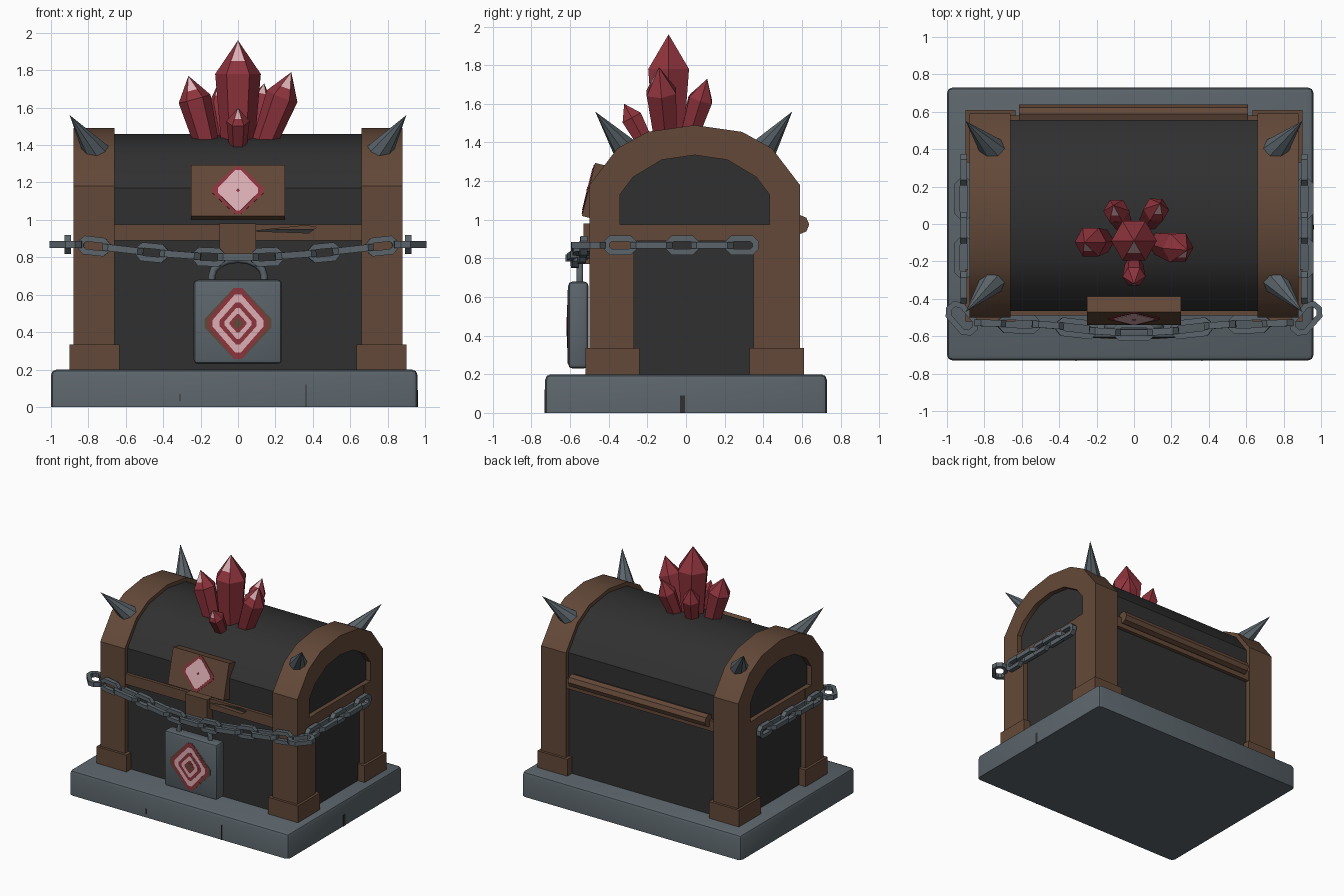
import bpy, bmesh, math
from mathutils import Vector, Matrix

if "Cube" in bpy.data.objects:
    bpy.data.objects.remove(bpy.data.objects["Cube"])


def material(name, rgb):
    m = bpy.data.materials.new(name)
    m.diffuse_color = (*rgb, 1)
    m.use_nodes = True
    m.node_tree.nodes["Principled BSDF"].inputs["Base Color"].default_value = m.diffuse_color
    return m


WOOD = material("brown_wood", (0.125, 0.066, 0.040))
IRON = material("blue_grey_iron", (0.105, 0.130, 0.148))
DARK = material("charcoal", (0.030, 0.030, 0.030))
RED = material("deep_red", (0.270, 0.033, 0.045))
PINK = material("pale_pink", (0.720, 0.430, 0.460))
CY = 0.045          # depth centre of the chest


def finish(name, bm, mats, smooth=False):
    bmesh.ops.recalc_face_normals(bm, faces=bm.faces)
    me = bpy.data.meshes.new(name)
    bm.to_mesh(me)
    bm.free()
    ob = bpy.data.objects.new(name, me)
    bpy.context.collection.objects.link(ob)
    for m in mats if isinstance(mats, list) else [mats]:
        me.materials.append(m)
    if smooth:
        bpy.ops.object.select_all(action='DESELECT')
        ob.select_set(True)
        bpy.context.view_layer.objects.active = ob
        bpy.ops.object.shade_smooth_by_angle(angle=math.radians(35))
    return ob


def box(name, lo, hi, mat, bevel=0, top_only=False, rot=None):
    """Axis-aligned box between two corners, optionally bevelled or turned about its centre."""
    lo, hi = Vector(lo), Vector(hi)
    bm = bmesh.new()
    bmesh.ops.create_cube(bm, size=1)
    bmesh.ops.scale(bm, vec=hi - lo, verts=bm.verts)
    if bevel:
        edges = [e for e in bm.edges if not top_only or max(v.co.z for v in e.verts) > 0]
        bmesh.ops.bevel(bm, geom=edges, offset=bevel, segments=2, profile=0.5, affect='EDGES')
    if rot:
        bm.transform(rot)
    bm.transform(Matrix.Translation((lo + hi) / 2))
    return finish(name, bm, mat, bool(bevel))


def prism(name, pts, depth, frame, mat, smooth=False):
    """Polygon in local xy, extruded along local z, then placed by frame."""
    bm = bmesh.new()
    f = bm.faces.new([bm.verts.new((x, y, 0)) for x, y in pts])
    new = bmesh.ops.extrude_face_region(bm, geom=[f])['geom']
    bmesh.ops.translate(bm, vec=(0, 0, depth), verts=[v for v in new if isinstance(v, bmesh.types.BMVert)])
    bm.transform(frame)
    return finish(name, bm, mat, smooth)


def axes(origin, x, y, z):
    m = Matrix((x, y, z)).transposed().to_4x4()
    m.translation = origin
    return m


def along_x(x):
    return axes((x, CY, 0), (0, 1, 0), (0, 0, 1), (1, 0, 0))


def arch(half):
    return half + [(-y, z) for y, z in reversed(half) if y > 0]


# Stone plinth with small cracks
box("plinth", (-1, -0.73, 0), (0.96, 0.73, 0.2), IRON, 0.03, True)
box("crack_front_left", (-0.313, -0.733, 0.03), (-0.307, -0.72, 0.07), DARK)
box("crack_front_right", (0.36, -0.733, 0), (0.366, -0.72, 0.12), DARK)
box("crack_side", (0.95, -0.03, 0), (0.963, -0.005, 0.09), DARK)

# Chest body and lid core
box("body_panels", (-0.84, -0.46, 0.2), (0.84, 0.55, 0.95), DARK)
prism("lid_panel", arch([(0.51, 0.97), (0.51, 1.17), (0.385, 1.34), (0.235, 1.425), (0, 1.46)]),
      1.4, along_x(-0.7), DARK, True)
inner = arch([(0.387, 0.97), (0.387, 1.13), (0.32, 1.22), (0.17, 1.31), (0, 1.335)])
outer = arch([(0.545, 0.97), (0.545, 1.18), (0.40, 1.37), (0.245, 1.455), (0, 1.49)])

# Wooden frame: arches, end panels, posts and feet
for side, s in (("left", -1), ("right", 1)):
    prism("lid_arch_" + side, outer + inner[::-1], 0.22, along_x(0.66 if s > 0 else -0.88), WOOD, True)
    prism("lid_end_" + side, inner, 0.17, along_x(0.67 if s > 0 else -0.84), DARK)
    for end, y0, y1, f0, f1 in (("front", -0.5, -0.27, -0.52, -0.24), ("back", 0.35, 0.59, 0.33, 0.61)):
        x0, x1 = sorted((s * 0.66, s * 0.88))
        box(f"post_{end}_{side}", (x0, y0, 0.2), (x1, y1, 0.975), WOOD)
        x0, x1 = sorted((s * 0.633, s * 0.9))
        box(f"foot_{end}_{side}", (x0, f0, 0.2), (x1, f1, 0.335), WOOD)

# Rim rails with a splintered notch in the front one
rail = box("front_rail", (-0.67, -0.49, 0.89), (0.67, -0.4, 0.975), WOOD)
cutter = prism("rail_notch_cutter", [(0.08, 0.94), (0.38, 0.93), (0.42, 0.96), (0.36, 0.97)], 0.05,
               axes((0, -0.45, 0), (1, 0, 0), (0, 0, 1), (0, -1, 0)), WOOD)
cutter.hide_render = True
cutter.hide_viewport = True
mod = rail.modifiers.new("notch", 'BOOLEAN')
mod.operation = 'DIFFERENCE'
mod.object = cutter
box("back_rail", (-0.67, 0.5, 0.89), (0.67, 0.58, 0.975), WOOD)
for side, s in (("left", -1), ("right", 1)):
    x0, x1 = sorted((s * 0.8, s * 0.875))
    box("side_rail_" + side, (x0, -0.4, 0.89), (x1, 0.5, 0.975), WOOD)

# Hinge bar at the back
octagon = [(0.05 * math.cos(math.pi * i / 4), 0.05 * math.sin(math.pi * i / 4)) for i in range(8)]
prism("hinge_bar", octagon, 1.225, axes((-0.615, 0.588, 0.975), (0, 1, 0), (0, 0, 1), (1, 0, 0)), WOOD)

# Latch and tilted lid plate
box("latch", (-0.1, -0.53, 0.77), (0.095, -0.44, 0.98), WOOD)
tilt = math.radians(-14)
plate_rot = Matrix.Rotation(tilt, 4, 'X')
face = Vector((0, -0.505, 1.157))
mid = face + plate_rot @ Vector((0, 0.045, 0))
half = Vector((0.25, 0.045, 0.1415))
box("lid_plate", mid - half, mid + half, WOOD, rot=plate_rot)


def diamond(name, w, h, out, frame, mat):
    """Thin blunt-cornered diamond standing 'out' from the plane of frame."""
    c = 0.12
    pts = [(w, -c * h), (w, c * h), (c * w, h), (-c * w, h), (-w, c * h), (-w, -c * h), (-c * w, -h), (c * w, -h)]
    prism(name, pts, out, frame, mat)


plate_frame = Matrix.Translation(face) @ plate_rot @ Matrix.Rotation(math.pi / 2, 4, 'X')
diamond("lid_gem_rim", 0.135, 0.13, 0.004, plate_frame, RED)
diamond("lid_gem", 0.108, 0.112, 0.007, plate_frame, PINK)
diamond("lid_gem_dot", 0.01, 0.01, 0.009, plate_frame, RED)

# Padlock with ringed diamond and shackle
box("padlock", (-0.237, -0.61, 0.23), (0.235, -0.505, 0.68), IRON, 0.022)
lock_frame = axes((0, -0.61, 0.447), (1, 0, 0), (0, 0, 1), (0, -1, 0))
for i, (w, h, m) in enumerate(((0.18, 0.19, WOOD), (0.155, 0.19, RED), (0.135, 0.155, PINK), (0.1, 0.112, RED),
                               (0.072, 0.083, PINK), (0.045, 0.05, RED), (0.026, 0.03, WOOD))):
    diamond(f"padlock_ring_{i + 1}", w, h, 0.002 + 0.0012 * i, lock_frame, m)
cu = bpy.data.curves.new("shackle", 'CURVE')
cu.dimensions = '3D'
cu.bevel_depth = 0.02
cu.bevel_resolution = 1
sp = cu.splines.new('POLY')
path = [(-0.14, 0.66)] + [(-0.14 * math.cos(a * math.pi / 8), 0.7 + 0.09 * math.sin(a * math.pi / 8))
                          for a in range(9)] + [(0.14, 0.66)]
sp.points.add(len(path) - 1)
for p, (x, z) in zip(sp.points, path):
    p.co = (x, -0.55, z, 1)
cu.materials.append(IRON)
bpy.context.collection.objects.link(bpy.data.objects.new("shackle", cu))


def link(name, centre, direction, normal, length=0.17, width=0.1, thick=0.036):
    """Flat octagonal chain ring."""
    d = Vector(direction).normalized()
    n = Vector(normal)
    n = (n - d * n.dot(d)).normalized()
    bm = bmesh.new()
    loops = []
    for z in (-thick / 2, thick / 2):
        for inset in (0, 0.03):
            a, b = length / 2 - inset, width / 2 - inset
            c = b * 0.6
            pts = [(a, -b + c), (a, b - c), (a - c, b), (c - a, b), (-a, b - c), (-a, c - b), (c - a, -b), (a - c, -b)]
            loops.append([bm.verts.new((x, y, z)) for x, y in pts])
    for p, q in ((0, 1), (1, 3), (3, 2), (2, 0)):
        for i in range(8):
            j = (i + 1) % 8
            bm.faces.new((loops[p][i], loops[p][j], loops[q][j], loops[q][i]))
    bm.transform(axes(Vector(centre), d, n.cross(d), n))
    finish(name, bm, IRON)


def chain(name, pts, normal):
    """Face-on rings at the points, edge-on rings between them."""
    pts = [Vector(p) for p in pts]
    for i, p in enumerate(pts):
        link(f"{name}_link_{i + 1}", p, pts[min(i + 1, len(pts) - 1)] - pts[max(i - 1, 0)], normal)
    for i, (p, q) in enumerate(zip(pts, pts[1:])):
        link(f"{name}_cross_link_{i + 1}", (p + q) / 2, q - p, (0, 0, 1), 0.22)


# Chain draped over the front and both sides
drape = [(0.77, -0.53, 0.86), (0.46, -0.54, 0.825), (0.155, -0.575, 0.802)]
chain("front_chain", [(-x, y, z) for x, y, z in drape] + drape[::-1], (0, -1, 0))
for side, s in (("left", -1), ("right", 1)):
    chain("chain_" + side, [(s * 0.91, y, 0.868) for y in (-0.34, -0.02, 0.29)], (1, 0, 0))
    link("corner_link_" + side, (s * 0.92, -0.505, 0.868), (s * 0.7, 0.8, 0), (0, 0, 1), 0.2, 0.12)

# Iron spikes on the arches
for side, s in (("left", -1), ("right", 1)):
    for end, y0, y1 in (("front", -0.30, -0.47), ("back", 0.39, 0.55)):
        base, tip = Vector((s * 0.75, y0, 1.35)), Vector((s * 0.9, y1, 1.56))
        bm = bmesh.new()
        bmesh.ops.create_cone(bm, cap_ends=True, segments=8, radius1=0.075, radius2=0, depth=(tip - base).length)
        bm.transform(Matrix.Translation((base + tip) / 2) @ (tip - base).to_track_quat('Z', 'Y').to_matrix().to_4x4())
        finish(f"spike_{end}_{side}", bm, IRON)


def crystal(name, base, tip, r, shoulder=0.7):
    """Six-sided crystal with one pale facet near the point."""
    base, tip = Vector(base), Vector(tip)
    n = (tip - base).length
    bm = bmesh.new()
    rings = [[bm.verts.new((k * r * math.cos(math.pi * i / 3), k * r * math.sin(math.pi * i / 3), h * n))
              for i in range(6)] for k, h in ((0.7, 0), (1, shoulder), (0.62, 1 - 0.62 * (1 - shoulder)))]
    top = bm.verts.new((0, 0, n))
    bm.faces.new(rings[0])
    for i in range(6):
        j = (i + 1) % 6
        for a, b in zip(rings, rings[1:]):
            bm.faces.new((a[i], a[j], b[j], b[i]))
        bm.faces.new((rings[2][i], rings[2][j], top)).material_index = int(i == 4)
    bm.transform(Matrix.Translation(base) @ Vector((0, 0, 1)).rotation_difference(tip - base).to_matrix().to_4x4())
    finish(name, bm, [RED, PINK])


# Crystal cluster on the lid
crystal("crystal_main", (0, -0.09, 1.36), (0, -0.09, 1.96), 0.122)
crystal("crystal_left", (-0.155, -0.09, 1.36), (-0.265, -0.1, 1.77), 0.088)
crystal("crystal_right", (0.12, -0.1, 1.36), (0.285, -0.14, 1.79), 0.088)
crystal("crystal_back_left", (-0.06, 0.0, 1.38), (-0.11, 0.1, 1.72), 0.07)
crystal("crystal_back_right", (0.07, 0.0, 1.38), (0.14, 0.11, 1.73), 0.07)
crystal("crystal_front", (0, -0.19, 1.36), (0, -0.32, 1.6), 0.062)
